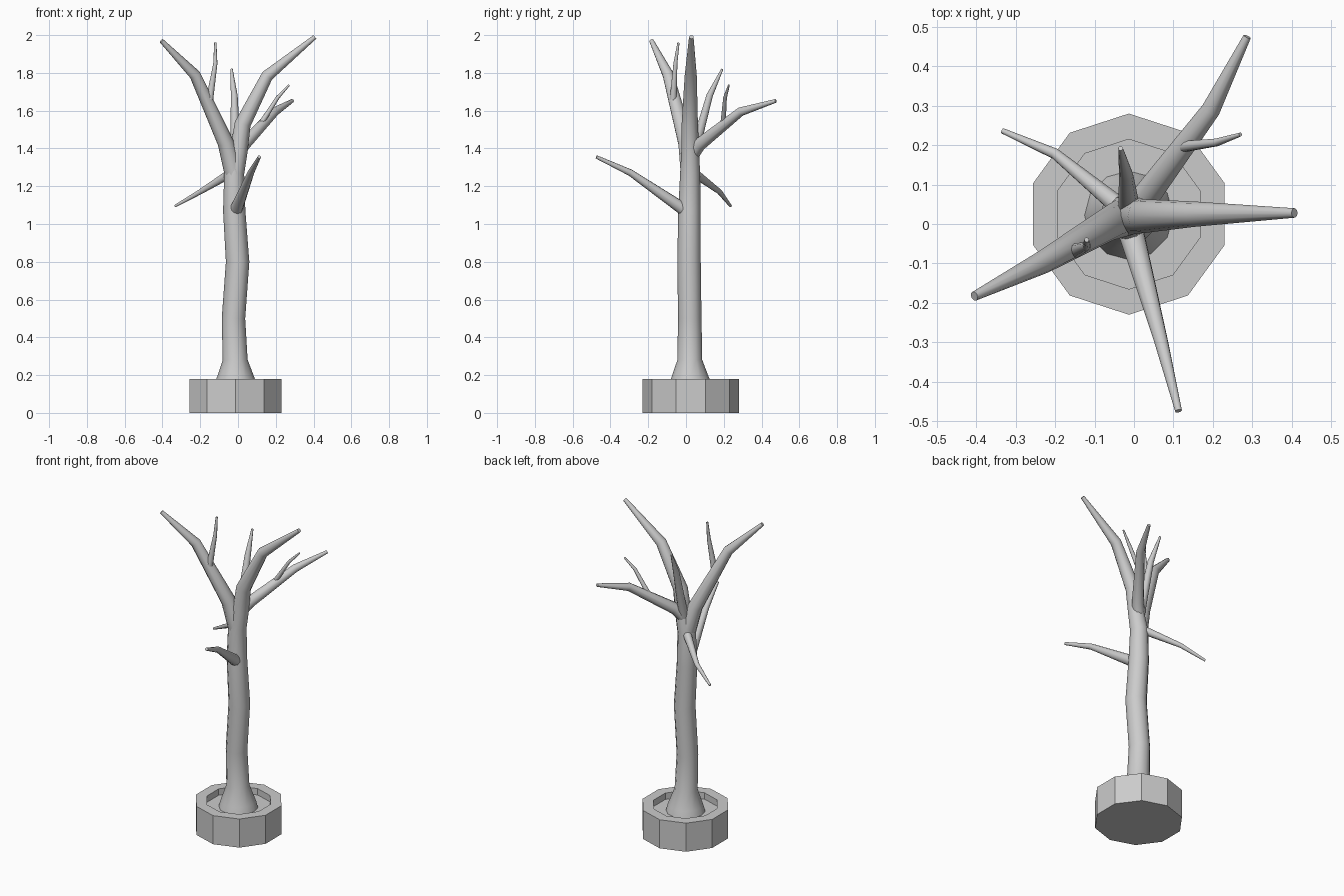
import bpy, bmesh, math
from mathutils import Vector, Matrix

if "Cube" in bpy.data.objects:
    bpy.data.objects.remove(bpy.data.objects["Cube"])

CX, CY = -0.013, 0.025


def finish(bm, name, smooth):
    bmesh.ops.recalc_face_normals(bm, faces=bm.faces)
    me = bpy.data.meshes.new(name)
    bm.to_mesh(me)
    bm.free()
    ob = bpy.data.objects.new(name, me)
    bpy.context.collection.objects.link(ob)
    if smooth:
        bpy.ops.object.select_all(action='DESELECT')
        ob.select_set(True)
        bpy.context.view_layer.objects.active = ob
        bpy.ops.object.shade_smooth_by_angle(angle=math.radians(50))
    return ob


def skin(bm, rings):
    # bridge consecutive rings and cap both ends
    n = len(rings[0])
    for a, b in zip(rings, rings[1:]):
        for i in range(n):
            j = (i + 1) % n
            bm.faces.new((a[i], a[j], b[j], b[i]))
    bm.faces.new(rings[0])
    bm.faces.new(rings[-1])


def tube(name, pts, sides=10):
    # tapered tube through (x, y, z, radius) points, frame carried along the path
    bm = bmesh.new()
    P = [Vector(p[:3]) for p in pts]
    segs = [(b - a).normalized() for a, b in zip(P, P[1:])]
    prev = Vector((0, 0, 1))
    rot = Matrix.Identity(3)
    rings = []
    for k, p in enumerate(P):
        t = (segs[max(k - 1, 0)] + segs[min(k, len(segs) - 1)]).normalized()
        if k == 0 and name == "trunk":
            t = Vector((0, 0, 1))
        rot = prev.rotation_difference(t).to_matrix() @ rot
        prev = t
        rings.append([bm.verts.new(p + rot @ Vector((
            math.cos(2 * math.pi * i / sides), math.sin(2 * math.pi * i / sides), 0)) * pts[k][3])
            for i in range(sides)])
    skin(bm, rings)
    return finish(bm, name, True)


# ten-sided planter with a recessed soil floor
bm = bmesh.new()
rings = []
for r, z in [(0.255, 0), (0.255, 0.18), (0.19, 0.18), (0.19, 0.14)]:
    rings.append([bm.verts.new((CX + r * math.sin(math.pi * i / 5),
                                CY + r * math.cos(math.pi * i / 5), z)) for i in range(10)])
skin(bm, rings)
finish(bm, "planter", False)

# trunk with flared foot, running on into the tallest limb
tube("trunk", [
    (CX, 0.022, 0.13, 0.115), (CX, 0.022, 0.18, 0.102), (-0.015, 0.02, 0.28, 0.066),
    (-0.024, 0.02, 0.5, 0.062), (-0.002, 0.016, 0.8, 0.062), (-0.02, 0.018, 1.07, 0.059),
    (-0.02, 0.022, 1.27, 0.053), (0.003, 0.022, 1.38, 0.047), (0.025, 0.02, 1.53, 0.043),
    (0.155, 0.025, 1.785, 0.032), (0.407, 0.028, 1.99, 0.012)], 12)

# limbs and twigs
branches = {
    "left_limb": [(-0.02, 0.02, 1.26, 0.05), (-0.065, 0.0, 1.43, 0.043),
                  (-0.228, -0.095, 1.79, 0.03), (-0.405, -0.183, 1.97, 0.012)],
    "left_twig": [(-0.15, -0.068, 1.66, 0.019), (-0.12, -0.056, 1.85, 0.011),
                  (-0.12, -0.04, 1.96, 0.006)],
    "back_right_limb": [(-0.01, 0.03, 1.36, 0.036), (0.03, 0.07, 1.42, 0.035),
                        (0.195, 0.29, 1.595, 0.024), (0.287, 0.475, 1.652, 0.01)],
    "back_right_twig": [(0.115, 0.195, 1.52, 0.015), (0.21, 0.207, 1.67, 0.01),
                        (0.27, 0.227, 1.735, 0.005)],
    "back_limb": [(-0.012, 0.04, 1.37, 0.028), (-0.02, 0.125, 1.68, 0.018),
                  (-0.034, 0.192, 1.82, 0.006)],
    "back_left_branch": [(-0.02, 0.03, 1.28, 0.026), (-0.2, 0.178, 1.17, 0.014),
                         (-0.333, 0.236, 1.095, 0.007)],
    "front_branch": [(-0.015, 0.01, 1.06, 0.036), (-0.005, -0.03, 1.09, 0.033),
                     (0.068, -0.295, 1.272, 0.018), (0.113, -0.474, 1.355, 0.009)],
}
for name, pts in branches.items():
    tube(name, pts)
